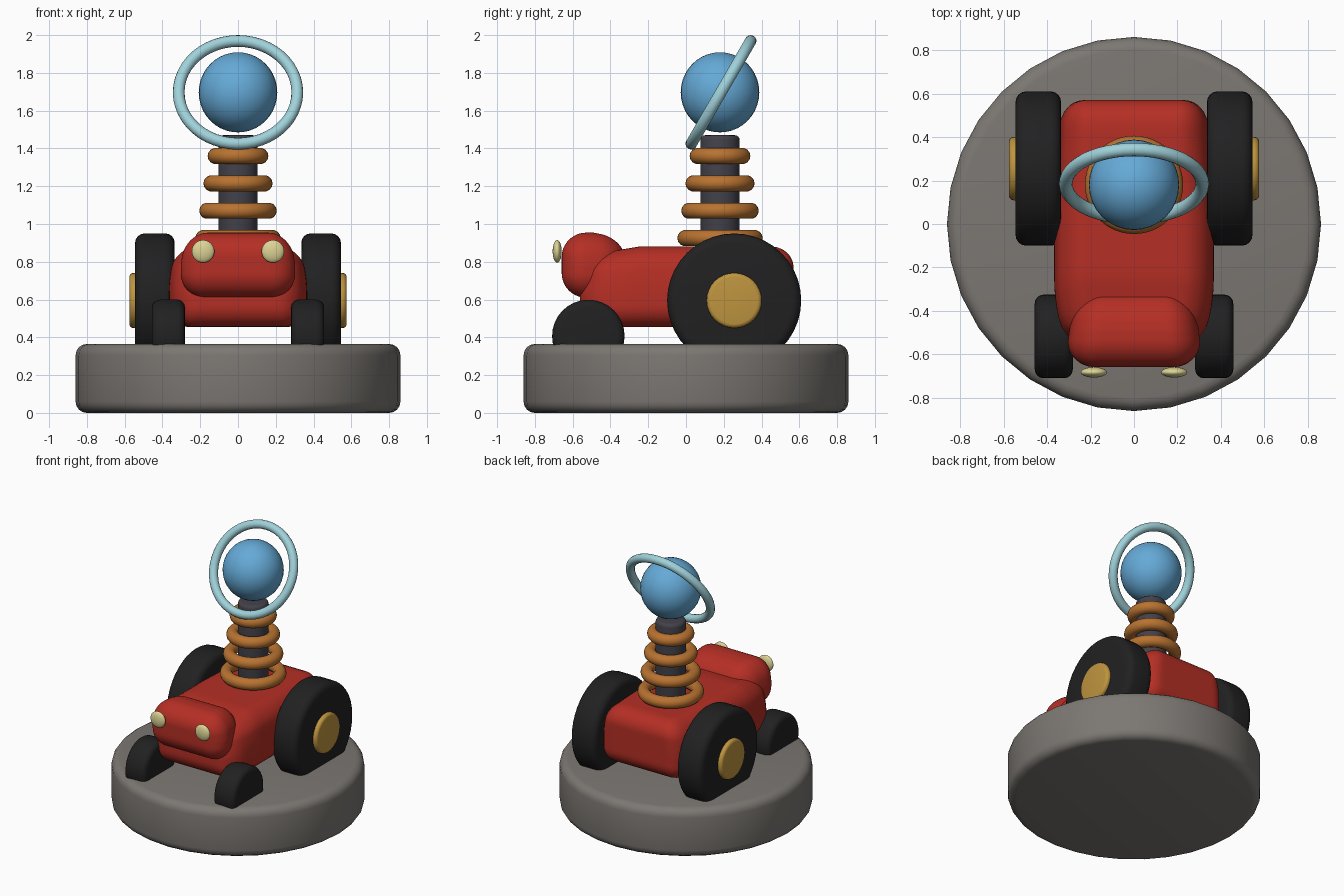
import bpy, bmesh, math
from mathutils import Vector, Matrix

if "Cube" in bpy.data.objects:
    bpy.data.objects.remove(bpy.data.objects["Cube"])


def material(name, rgb):
    m = bpy.data.materials.new(name)
    m.diffuse_color = (*rgb, 1)
    m.use_nodes = True
    m.node_tree.nodes["Principled BSDF"].inputs["Base Color"].default_value = m.diffuse_color
    return m


STONE = material("stone grey", (0.20, 0.185, 0.17))
RED = material("red paint", (0.46, 0.028, 0.018))
RUBBER = material("black rubber", (0.015, 0.015, 0.016))
GOLD = material("gold hub", (0.52, 0.30, 0.05))
COPPER = material("copper", (0.48, 0.17, 0.03))
STEEL = material("dark steel", (0.055, 0.053, 0.068))
BLUE = material("blue", (0.13, 0.40, 0.68))
PALE = material("pale blue", (0.35, 0.64, 0.70))
CREAM = material("cream lamp", (0.72, 0.66, 0.30))


def finish(bm, name, mat):
    bmesh.ops.recalc_face_normals(bm, faces=bm.faces[:])
    mesh = bpy.data.meshes.new(name)
    bm.to_mesh(mesh)
    bm.free()
    ob = bpy.data.objects.new(name, mesh)
    bpy.context.collection.objects.link(ob)
    mesh.materials.append(mat)
    bpy.ops.object.select_all(action='DESELECT')
    ob.select_set(True)
    bpy.context.view_layer.objects.active = ob
    bpy.ops.object.shade_smooth_by_angle(angle=math.radians(40))
    return ob


def disc(name, mat, centre, radius, depth, bevel, axis='Z', sides=32):
    """Cylinder with rounded rims."""
    bm = bmesh.new()
    bmesh.ops.create_cone(bm, cap_ends=True, segments=sides, radius1=radius,
                          radius2=radius, depth=depth)
    rims = [e for e in bm.edges if abs(e.verts[0].co.z - e.verts[1].co.z) < 1e-5]
    bmesh.ops.bevel(bm, geom=rims, offset=bevel, segments=4, profile=0.5, affect='EDGES')
    if axis == 'X':
        bm.transform(Matrix.Rotation(math.pi / 2, 4, 'Y'))
    bm.transform(Matrix.Translation(centre))
    return finish(bm, name, mat)


def ball(name, mat, centre, radii):
    bm = bmesh.new()
    bmesh.ops.create_uvsphere(bm, u_segments=32, v_segments=20, radius=1)
    bm.transform(Matrix.Translation(centre) @ Matrix.Diagonal((*radii, 1)))
    return finish(bm, name, mat)


def torus(name, mat, centre, major, minor, tilt=0):
    bm = bmesh.new()
    nu, nv = 48, 14
    rows = []
    for i in range(nu):
        u = 2 * math.pi * i / nu
        row = []
        for j in range(nv):
            v = 2 * math.pi * j / nv
            r = major + minor * math.cos(v)
            row.append(bm.verts.new((r * math.cos(u), r * math.sin(u), minor * math.sin(v))))
        rows.append(row)
    for i in range(nu):
        a, b = rows[i], rows[(i + 1) % nu]
        for j in range(nv):
            k = (j + 1) % nv
            bm.faces.new((a[j], b[j], b[k], a[k]))
    bm.transform(Matrix.Translation(centre) @ Matrix.Rotation(tilt, 4, 'X'))
    return finish(bm, name, mat)


def soft_box(name, mat, centre, half, radius, warp):
    """Box with rounded edges, reshaped by a warp rule in unit coordinates."""
    bm = bmesh.new()
    bmesh.ops.create_cube(bm, size=2)
    bmesh.ops.subdivide_edges(bm, edges=bm.edges[:], cuts=25, use_grid_fill=True)
    for v in bm.verts:
        p = Vector([c * h for c, h in zip(v.co, half)])
        core = Vector([max(-(h - radius), min(h - radius, c)) for c, h in zip(p, half)])
        p = core + (p - core).normalized() * radius
        u = Vector([c / h for c, h in zip(p, half)])
        v.co = Vector([c * h for c, h in zip(warp(u), half)]) + Vector(centre)
    return finish(bm, name, mat)


def body_warp(u):
    front = max(0, (-u.y - 0.45) / 0.55)
    up = max(0, u.z + 0.2) / 1.2
    x = u.x * (1 - 0.09 * max(0, u.y) - 0.16 * front ** 2 - 0.12 * up ** 2)
    y = u.y + 0.06 * front * up
    z = u.z - 0.22 * front * up
    return Vector((x, y, z))


def hood_warp(u):
    back = (u.y + 1) / 2
    x = u.x * (1 - 0.17 * back ** 2 - 0.08 * max(0, u.z))
    z = u.z - 0.18 * max(0, u.y) * max(0, u.z)
    return Vector((x, u.y, z))


# Display base
disc("base", STONE, (0, 0, 0.1825), 0.86, 0.365, 0.06)

# Car body and hood
soft_box("body", RED, (0, 0.005, 0.667), (0.367, 0.565, 0.2135), 0.115, body_warp)
soft_box("hood", RED, (0, -0.49, 0.782), (0.31, 0.168, 0.172), 0.13, hood_warp)

# Wheels, hubs and headlights on both sides
for side, s in (("left", -1), ("right", 1)):
    disc(side + "_rear_wheel", RUBBER, (s * 0.44, 0.255, 0.595), 0.355, 0.21, 0.05, 'X', 40)
    disc(side + "_rear_hub", GOLD, (s * 0.545, 0.255, 0.595), 0.146, 0.06, 0.022, 'X')
    disc(side + "_front_wheel", RUBBER, (s * 0.369, -0.517, 0.407), 0.192, 0.175, 0.04, 'X', 32)
    ball(side + "_headlight", CREAM, (s * 0.185, -0.682, 0.855), (0.06, 0.024, 0.06))

# Coil column
disc("column", STEEL, (0, 0.18, 1.135), 0.104, 0.67, 0.025)
for i, outer in enumerate((0.226, 0.205, 0.183, 0.161)):
    torus(f"coil_{i + 1}", COPPER, (0, 0.18, 0.925 + 0.145 * i), outer - 0.043, 0.043)

# Top globe with its tilted ring
ball("globe", BLUE, (0, 0.18, 1.697), (0.208, 0.208, 0.212))
torus("globe_ring", PALE, (0, 0.185, 1.697), 0.314, 0.031, math.radians(60))
